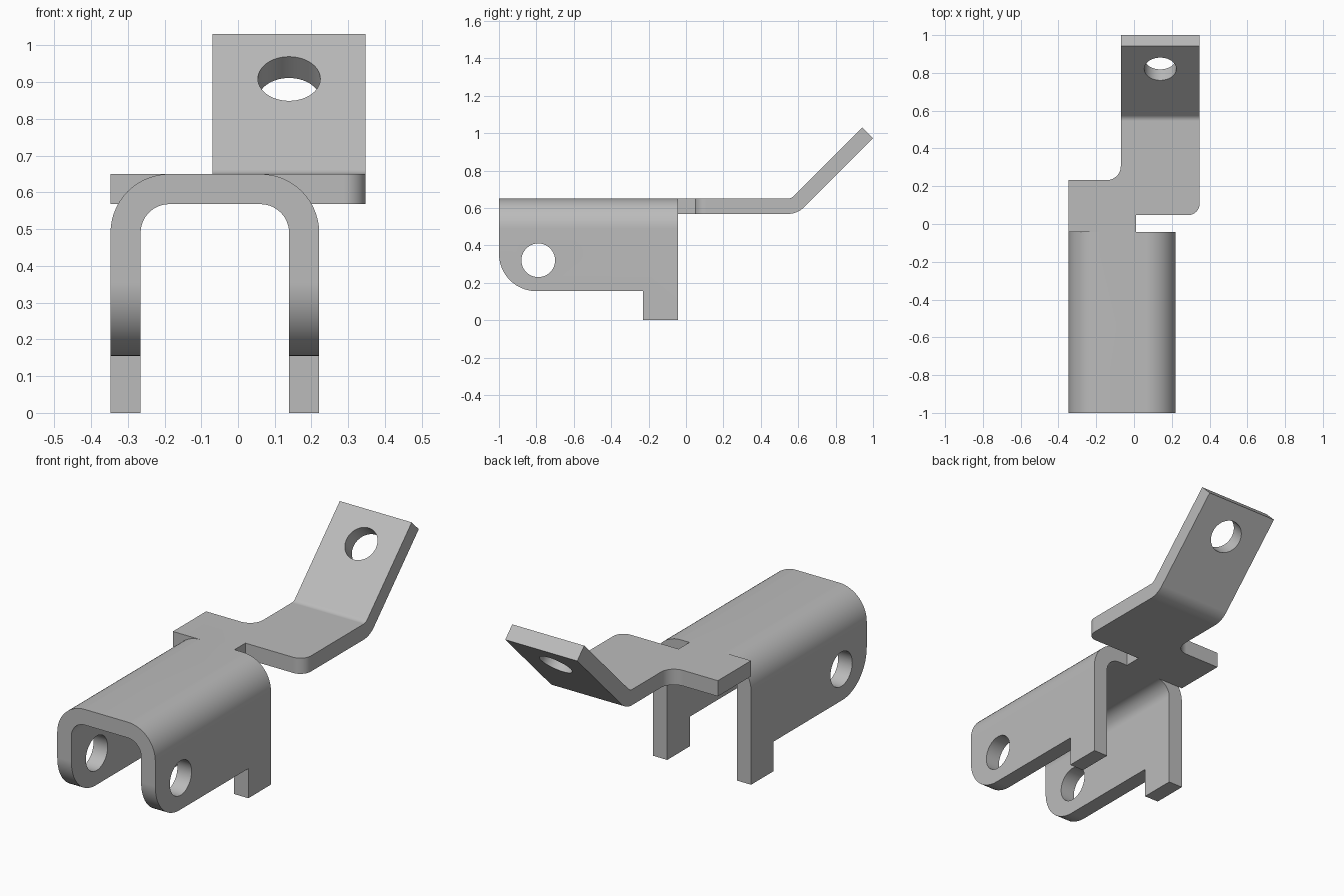
import bpy, bmesh, math
from mathutils import Vector

cube = bpy.data.objects.get("Cube")
if cube:
    bpy.data.objects.remove(cube, do_unlink=True)

steel = bpy.data.materials.new("grey_steel")
steel.use_nodes = True
COLOUR = (0.5, 0.5, 0.5, 1)
steel.diffuse_color = COLOUR
steel.node_tree.nodes["Principled BSDF"].inputs["Base Color"].default_value = COLOUR


def rounded(corners, steps=14):
    """Outline from (a, b, radius) corners, each rounded by its radius."""
    out = []
    for i, (a, b, r) in enumerate(corners):
        p = Vector((a, b))
        if not r:
            out.append(p)
            continue
        u = (Vector(corners[i - 1][:2]) - p).normalized()
        v = (Vector(corners[(i + 1) % len(corners)][:2]) - p).normalized()
        half = u.angle(v) / 2
        centre = p + (u + v).normalized() * r / math.sin(half)
        start = p + u * r / math.tan(half) - centre
        sweep = math.pi - 2 * half
        sign = 1 if u.x * v.y - u.y * v.x < 0 else -1
        for k in range(steps + 1):
            t = sign * sweep * k / steps
            c, s = math.cos(t), math.sin(t)
            out.append(centre + Vector((c * start.x - s * start.y, s * start.x + c * start.y)))
    return out


def prism(name, outline, axis, lo, hi):
    """Extrude a 2D outline along one axis."""
    place = {"x": lambda p, d: (d, p.x, p.y),
             "y": lambda p, d: (p.x, d, p.y),
             "z": lambda p, d: (p.x, p.y, d)}[axis]
    bm = bmesh.new()
    face = bm.faces.new([bm.verts.new(place(p, lo)) for p in outline])
    side = bmesh.ops.extrude_face_region(bm, geom=[face])["geom"]
    shift = Vector(place(Vector((0, 0)), hi - lo))
    bmesh.ops.translate(bm, vec=shift, verts=[g for g in side if isinstance(g, bmesh.types.BMVert)])
    bmesh.ops.recalc_face_normals(bm, faces=bm.faces)
    mesh = bpy.data.meshes.new(name)
    bm.to_mesh(mesh)
    bm.free()
    mesh.materials.append(steel)
    obj = bpy.data.objects.new(name, mesh)
    bpy.context.collection.objects.link(obj)
    return obj


def circle(a, b, r, n=56):
    return [Vector((a + r * math.cos(k * math.tau / n), b + r * math.sin(k * math.tau / n)))
            for k in range(n)]


def combine(target, tool, operation):
    mod = target.modifiers.new("cut", "BOOLEAN")
    mod.operation, mod.object, mod.solver = operation, tool, "EXACT"
    bpy.context.view_layer.objects.active = target
    bpy.ops.object.modifier_apply(modifier=mod.name)
    bpy.data.objects.remove(tool, do_unlink=True)


LEFT, RIGHT, TOP, T = -0.347, 0.221, 0.65, 0.082
JOIN = -0.043
R_OUT, R_IN = 0.16, 0.078

# U-shaped channel with rounded shoulders
channel = prism("bracket", rounded([
    (LEFT, -0.1, 0), (LEFT, TOP, R_OUT), (RIGHT, TOP, R_OUT), (RIGHT, -0.1, 0),
    (RIGHT - T, -0.1, 0), (RIGHT - T, TOP - T, R_IN),
    (LEFT + T, TOP - T, R_IN), (LEFT + T, -0.1, 0)]), "y", -1.2, 0.2)

# Side silhouette: rounded front corner and rear leg
side = prism("side_cutter", rounded([
    (-1, 0.8, 0), (-1, 0.155, 0.2), (-0.23, 0.155, 0),
    (-0.23, 0, 0), (JOIN, 0, 0), (JOIN, 0.8, 0)]), "x", -0.6, 0.6)
combine(channel, side, "INTERSECT")
combine(channel, prism("pin_cutter", circle(-0.79, 0.32, 0.09), "x", -0.6, 0.6), "DIFFERENCE")

# Tongue strip bent upward at the back
rise = 1 - 0.5955
step = T * math.sqrt(0.5)
tip = TOP - T + rise
tongue = prism("tongue", rounded([
    (-0.2, TOP - T, 0), (0.5955, TOP - T, 0.122), (1, tip, 0),
    (1 - step, tip + step, 0), (0.5616, TOP, 0.04), (-0.2, TOP, 0)]), "x", -0.6, 0.6)

# Top silhouette of the tongue: offset step and relief notch
plan = prism("plan_cutter", rounded([
    (LEFT, JOIN, 0), (0.01, JOIN, 0), (0.01, 0.047, 0), (0.347, 0.047, 0.06),
    (0.347, 1.2, 0), (-0.07, 1.2, 0), (-0.07, 0.232, 0.075), (LEFT, 0.232, 0)]), "z", 0.3, 1.4)
combine(tongue, plan, "INTERSECT")

# Bolt hole square to the bent end
hole = prism("bolt_cutter", circle(0, 0, 0.085), "z", -0.2, 0.2)
hole.location = (0.139, 0.82, 0.91)
hole.rotation_euler = (math.radians(45), 0, 0)
bpy.context.view_layer.update()
combine(tongue, hole, "DIFFERENCE")

# Weld tongue to channel and shade
combine(channel, tongue, "UNION")
bpy.ops.object.select_all(action="DESELECT")
channel.select_set(True)
bpy.context.view_layer.objects.active = channel
bpy.ops.object.shade_smooth_by_angle(angle=math.radians(25))
weighted = channel.modifiers.new("even_shading", "WEIGHTED_NORMAL")
weighted.keep_sharp = True
